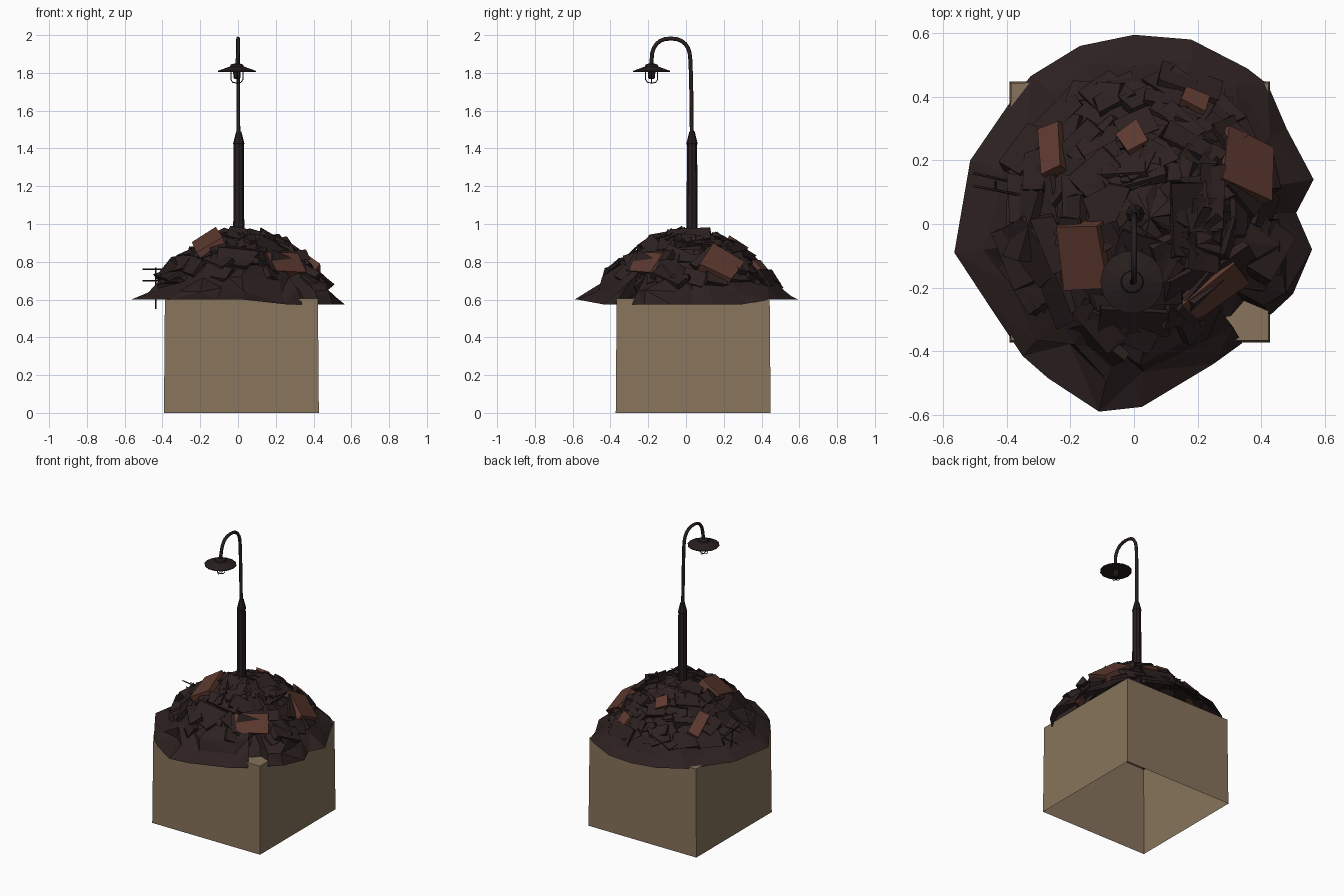
import bpy, bmesh, math, random
from mathutils import Vector, Matrix

if "Cube" in bpy.data.objects:
    bpy.data.objects.remove(bpy.data.objects["Cube"])

random.seed(7)


def material(name, rgb):
    m = bpy.data.materials.new(name)
    m.diffuse_color = (*rgb, 1)
    m.use_nodes = True
    m.node_tree.nodes["Principled BSDF"].inputs["Base Color"].default_value = m.diffuse_color
    return m


TAN = material("tan plinth", (0.245, 0.175, 0.107))
DARK = material("charred brown", (0.026, 0.015, 0.0145))
METAL = material("dark metal", (0.021, 0.013, 0.013))
BRICK = material("red brown", (0.110, 0.041, 0.029))


def finish(name, bm, mat):
    me = bpy.data.meshes.new(name)
    bm.to_mesh(me)
    bm.free()
    me.materials.append(mat)
    ob = bpy.data.objects.new(name, me)
    bpy.context.collection.objects.link(ob)
    return ob


# Rubble mound: plan outline, and height against fraction of the radius
OUTLINE = [(-.17, .56), (0, .595), (.18, .58), (.355, .49), (.42, .44), (.48, .30), (.565, .14),
           (.51, .035), (.56, -.08), (.50, -.22), (.43, -.285), (.36, -.255), (.295, -.33),
           (.34, -.375), (.25, -.44), (.025, -.575), (-.11, -.59), (-.27, -.485), (-.35, -.415),
           (-.46, -.25), (-.565, -.09), (-.515, .2), (-.395, .375), (-.325, .465)]
PROFILE = [(0, .955), (.14, .95), (.29, .92), (.45, .868), (.61, .795), (.75, .715), (.87, .652), (1, .6)]
CX, CY = .05, .02


def lerp_table(tab, v):
    for (a, ya), (b, yb) in zip(tab, tab[1:]):
        if v <= b:
            return ya + (yb - ya) * max(0, v - a) / (b - a)
    return tab[-1][1]


POLAR = sorted((math.atan2(y - CY, x - CX), math.hypot(x - CX, y - CY)) for x, y in OUTLINE)
POLAR = [(POLAR[-1][0] - math.tau, POLAR[-1][1])] + POLAR + [(POLAR[0][0] + math.tau, POLAR[0][1])]


def height(x, y):
    r = math.hypot(x - CX, y - CY)
    return lerp_table(PROFILE, r / lerp_table(POLAR, math.atan2(y - CY, x - CX)))


def slope_normal(x, y, e=.06):
    return Vector((height(x - e, y) - height(x + e, y),
                   height(x, y - e) - height(x, y + e), 2 * e)).normalized()


bm = bmesh.new()
rings = []
n = len(OUTLINE)
for k, (t, z) in enumerate(PROFILE[1:]):
    ring = []
    for x, y in OUTLINE:
        edge = t == 1
        tt = t if edge else t * random.uniform(.93, 1.06)
        px, py = CX + (x - CX) * tt, CY + (y - CY) * tt
        j = 0 if edge else .016
        dip = -.025 if edge and x > .2 and y < .35 else 0
        ring.append(bm.verts.new((px + random.uniform(-j, j), py + random.uniform(-j, j),
                                  z + dip + random.uniform(-j, j))))
    rings.append(ring)
top = bm.verts.new((CX, CY, .965))
for i in range(n):
    h = (i + 1) % n
    bm.faces.new((top, rings[0][h], rings[0][i]))
    for a, b in zip(rings, rings[1:]):
        q = (a[i], a[h], b[h], b[i])
        s = random.randrange(2)
        bm.faces.new((q[s], q[s + 1], q[s + 2]))
        bm.faces.new((q[s], q[s + 2], q[(s + 3) % 4]))
bmesh.ops.recalc_face_normals(bm, faces=bm.faces)
finish("rubble_mound", bm, DARK)


def slab(bm, x, y, size, spin, lift=0, tilt=0, skew=0):
    """Box lying on the mound slope, optionally tilted and knocked out of square."""
    up = slope_normal(x, y)
    ax = (Vector((math.cos(spin), math.sin(spin), 0))
          - up * up.dot(Vector((math.cos(spin), math.sin(spin), 0)))).normalized()
    rot = Matrix((ax, up.cross(ax), up)).transposed().to_4x4() @ Matrix.Rotation(tilt, 4, 'X')
    m = Matrix.Translation((x, y, height(x, y) + lift)) @ rot @ Matrix.Diagonal((*size, 1))
    for v in bmesh.ops.create_cube(bm, size=1, matrix=m)['verts']:
        v.co += Vector([random.uniform(-skew, skew) for _ in range(3)])


# Broken slabs and planks half sunk in the mound, denser towards the back
bm = bmesh.new()
for _ in range(125):
    back = random.random() < .62
    a = random.uniform(.05, math.pi) if back else random.uniform(-math.pi, 0)
    t = math.sqrt(random.uniform(.03, .60))
    R = min(lerp_table(POLAR, a), .58)
    x, y = CX + R * t * math.cos(a), CY + R * t * math.sin(a)
    big = 1 if back else 1.25
    slab(bm, x, y, (random.uniform(.10, .20) * big, random.uniform(.04, .10) * big,
                    random.uniform(.012, .035)), a + math.pi / 2 + random.uniform(-.7, .7),
         random.uniform(-.014, .004), random.uniform(-.25, .25), .012)
finish("rubble_slabs", bm, DARK)

# Fallen brick chunks: x, y, width, length, spin
bm = bmesh.new()
for x, y, w, l, s in [(.185, .38, .09, .07, -.35), (.35, .18, .19, .19, -.06), (.25, -.20, .21, .12, .65),
                      (-.155, -.10, .15, .21, .12), (-.255, .235, .07, .17, .1), (0, .265, .075, .08, .6)]:
    slab(bm, x, y, (w, l, .05), s, .014, 0, .008)
finish("brick_chunks", bm, BRICK)

# Plinth: slightly tapered box with an open underside
bm = bmesh.new()
bmesh.ops.create_cube(bm, size=1, matrix=Matrix.Translation((.018, .038, .3025)) @ Matrix.Diagonal((.82, .82, .605, 1)))
for v in bm.verts:
    if v.co.z > .3:
        v.co.x, v.co.y = .018 + (v.co.x - .018) * .988, .038 + (v.co.y - .038) * .988
bmesh.ops.delete(bm, geom=[f for f in bm.faces if f.normal.z < -.9], context='FACES_ONLY')
finish("plinth", bm, TAN)


def lathe(name, profile, x, y, sides, mat):
    bm = bmesh.new()
    loops = [[bm.verts.new((x + r * math.cos(math.tau * i / sides), y + r * math.sin(math.tau * i / sides), z))
              for i in range(sides)] for r, z in profile]
    for a, b in zip(loops, loops[1:]):
        for i in range(sides):
            h = (i + 1) % sides
            bm.faces.new((a[i], a[h], b[h], b[i]))
    bm.faces.new(loops[0][::-1])
    bm.faces.new(loops[-1])
    return finish(name, bm, mat)


def tubes(name, paths, radius, mat, res=1):
    cu = bpy.data.curves.new(name, 'CURVE')
    cu.dimensions = '3D'
    cu.bevel_depth, cu.bevel_resolution, cu.use_fill_caps = radius, res, True
    for path in paths:
        sp = cu.splines.new('POLY')
        sp.points.add(len(path) - 1)
        for p, co in zip(sp.points, path):
            p.co = (*co, 1)
    cu.materials.append(mat)
    ob = bpy.data.objects.new(name, cu)
    bpy.context.collection.objects.link(ob)
    bpy.context.view_layer.objects.active = ob
    ob.select_set(True)
    bpy.ops.object.convert(target='MESH')
    ob.select_set(False)


# Street lamp: thick lower post, collar and swan-neck pipe
lathe("lamp_post", [(.030, .85), (.027, 1.42), (.030, 1.425), (.014, 1.49)], .004, .032, 8, METAL)
neck = [(.003, .031, 1.46), (.001, .028, 1.70), (0, .024, 1.86)]
for i in range(1, 12):
    a = math.pi * i / 12
    c = math.cos(a)
    neck.append((0, -.08 + .102 * math.copysign(abs(c) ** .85, c), 1.87 + .112 * math.sin(a) ** .85))
neck += [(-.003, -.182, 1.87), (-.005, -.182, 1.83)]
tubes("lamp_neck", [neck], .0105, METAL)

# Lamp head: shade, glass jar and wire cage
LX, LY = -.006, -.182
lathe("lamp_shade", [(.10, 1.806), (.10, 1.811), (.052, 1.828), (.036, 1.834), (.033, 1.844), (.014, 1.850)],
      LX, LY, 14, METAL)
lathe("lamp_jar", [(.012, 1.768), (.018, 1.774), (.020, 1.81)], LX, LY, 8, METAL)
wires = []
for k in range(2):
    c, s = math.cos(k * math.pi / 2), math.sin(k * math.pi / 2)
    wires.append([(LX + c * d, LY + s * d, z) for d, z in
                  [(-.032, 1.81), (-.032, 1.765), (-.022, 1.750), (0, 1.746), (.022, 1.750), (.032, 1.765), (.032, 1.81)]])
tubes("lamp_cage", wires, .0025, METAL, 0)

# Bent bars sticking out on the left
tubes("bent_bars", [[(-.30, .08, .76), (-.505, .12, .76)], [(-.33, .12, .70), (-.505, .16, .70)],
                    [(-.435, .11, .77), (-.435, .15, .55)]], .004, METAL, 0)
